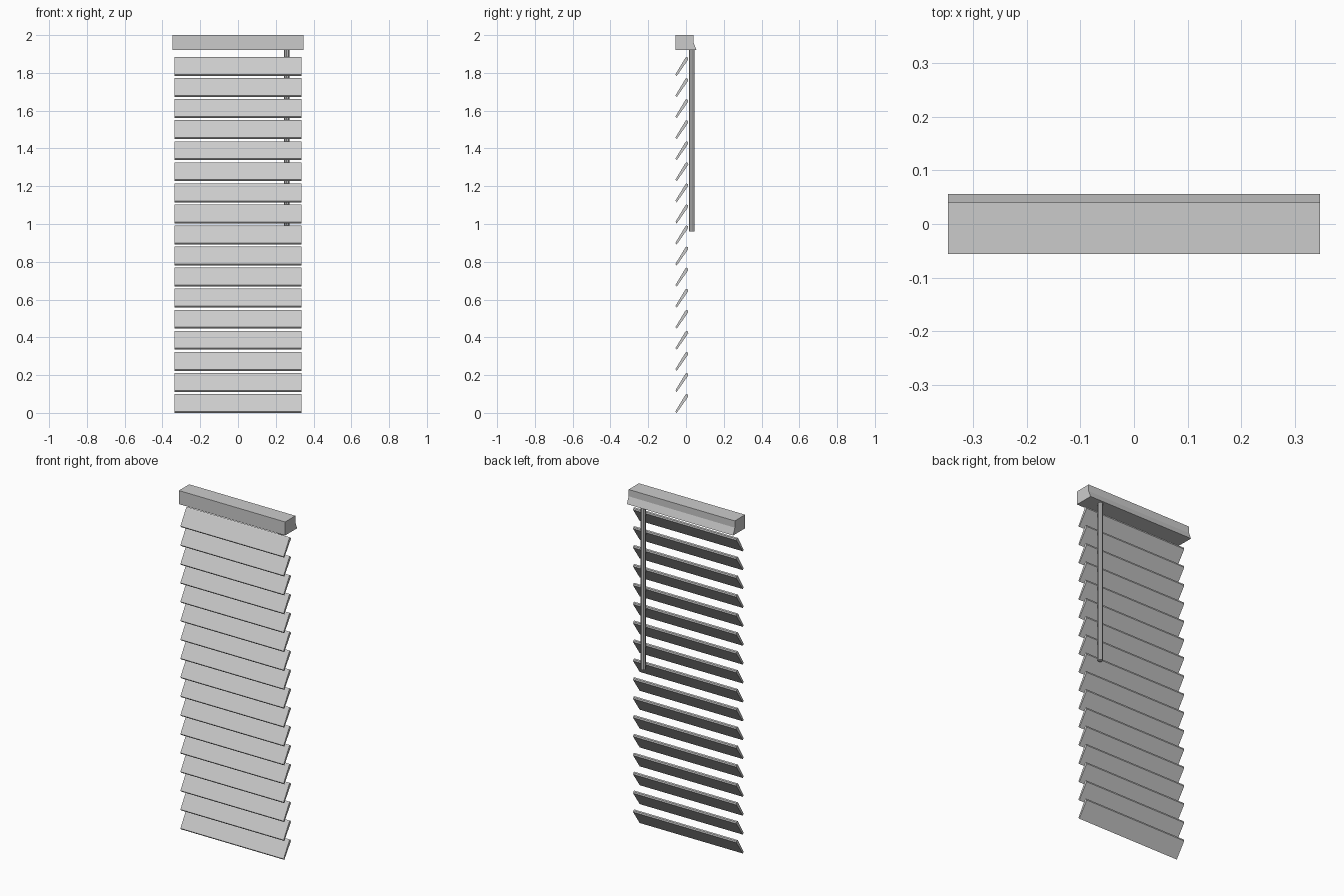
import bpy, bmesh

if "Cube" in bpy.data.objects:
    bpy.data.objects.remove(bpy.data.objects["Cube"])


def extrude_profile(name, profile, half_width):
    """Prism along x from a (y, z) outline."""
    bm = bmesh.new()
    face = bm.faces.new([bm.verts.new((-half_width, y, z)) for y, z in profile])
    result = bmesh.ops.extrude_face_region(bm, geom=[face])
    moved = [v for v in result["geom"] if isinstance(v, bmesh.types.BMVert)]
    bmesh.ops.translate(bm, verts=moved, vec=(2 * half_width, 0, 0))
    bmesh.ops.recalc_face_normals(bm, faces=bm.faces)
    mesh = bpy.data.meshes.new(name)
    bm.to_mesh(mesh)
    bm.free()
    obj = bpy.data.objects.new(name, mesh)
    bpy.context.collection.objects.link(obj)
    return obj


# Head rail with a flared lip along the lower back edge
extrude_profile("head_rail", [(-0.056, 1.92), (-0.056, 2.0), (0.04, 2.0),
                              (0.04, 1.96), (0.056, 1.92)], 0.347)

# Tilted slats, thin at the bottom and blunted at the top
slat = [(-0.056, 0.008), (-0.049, 0.0), (0.012, 0.087),
        (0.010, 0.096), (0.003, 0.10), (-0.003, 0.096)]
for i in range(17):
    lift = i * 0.1115
    extrude_profile(f"slat_{i + 1}", [(y, z + lift) for y, z in slat], 0.337)

# Tilt wand hanging behind the slats
bottom, top = 0.96, 1.925
bpy.ops.mesh.primitive_cylinder_add(vertices=8, radius=0.0145, depth=top - bottom,
                                    location=(0.258, 0.031, (bottom + top) / 2))
bpy.context.object.name = "tilt_wand"
